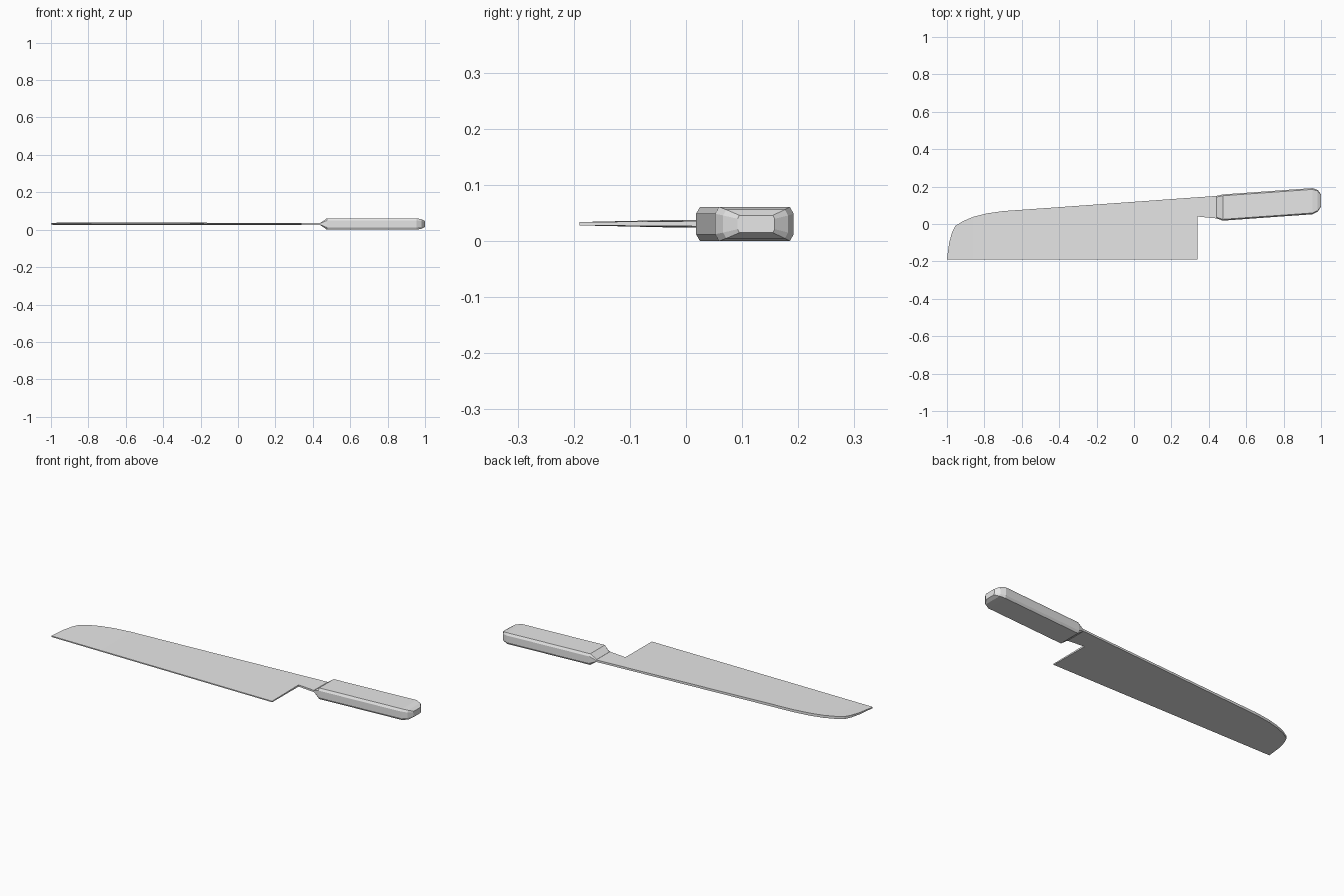
import bpy
import bmesh

cube = bpy.data.objects.get("Cube")
if cube:
    bpy.data.objects.remove(cube, do_unlink=True)

MID_Z = 0.031
EDGE_Y = -0.19
HEEL_X = 0.34

steel = bpy.data.materials.new("light_grey")
steel.use_nodes = True
steel.diffuse_color = (0.8, 0.8, 0.8, 1)
steel.node_tree.nodes["Principled BSDF"].inputs["Base Color"].default_value = (0.8, 0.8, 0.8, 1)


def finish(bm, name):
    bmesh.ops.recalc_face_normals(bm, faces=bm.faces[:])
    mesh = bpy.data.meshes.new(name)
    bm.to_mesh(mesh)
    bm.free()
    mesh.materials.append(steel)
    obj = bpy.data.objects.new(name, mesh)
    bpy.context.scene.collection.objects.link(obj)
    return obj


def build_blade():
    # Spine stations: x, y, half thickness
    spine = [(-1, -0.185, 0.003), (-0.988, -0.1, 0.005), (-0.973, -0.045, 0.006),
             (-0.955, -0.01, 0.007), (-0.915, 0.015, 0.007), (-0.86, 0.038, 0.007),
             (-0.79, 0.056, 0.007), (-0.7, 0.069, 0.007), (-0.4, 0.09, 0.0065),
             (HEEL_X, 0.143, 0.0055), (0.44, 0.15, 0.0055)]
    heel_fraction = 0.69
    bm = bmesh.new()
    twin = {}

    def add_point(x, y, half):
        upper = bm.verts.new((x, y, MID_Z + half))
        twin[upper] = bm.verts.new((x, y, MID_Z - half))
        return upper

    columns = []
    for x, y, half in spine:
        if x > HEEL_X:
            column = [None, add_point(x, 0.03, half * 0.9)]
        else:
            edge_half = 0.003
            mid_half = edge_half + (half - edge_half) * heel_fraction
            column = [add_point(x, EDGE_Y, edge_half),
                      add_point(x, EDGE_Y + (y - EDGE_Y) * heel_fraction, mid_half)]
        columns.append(column + [add_point(x, y, half)])

    # Upper and lower sheets
    uppers = []
    for a, b in zip(columns, columns[1:]):
        for row in range(2):
            quad = [a[row], b[row], b[row + 1], a[row + 1]]
            if None not in quad:
                uppers.append(bm.faces.new(quad))
                bm.faces.new([twin[v] for v in reversed(quad)])

    # Spine, cutting edge and heel walls
    rim = [e for f in uppers for e in f.edges if e.is_boundary]
    for e in rim:
        p, q = e.verts
        bm.faces.new([p, q, twin[q], twin[p]])
    return finish(bm, "blade")


def build_handle():
    # Stations along the grip: x, centre y, half width, half height
    stations = [(0.44, 0.09, 0.06, 0.006), (0.475, 0.088, 0.07, 0.0305),
                (0.955, 0.122, 0.07, 0.0305), (0.982, 0.124, 0.058, 0.0255),
                (1.0, 0.125, 0.033, 0.0155)]
    # Chamfered rectangle section
    corner = [(1, 0.6), (0.9, 1)]
    section = (corner + [(-u, v) for u, v in reversed(corner)]
               + [(-u, -v) for u, v in corner]
               + [(u, -v) for u, v in reversed(corner)])
    bm = bmesh.new()
    rings = [[bm.verts.new((x, cy + u * w, 0.0305 + v * h)) for u, v in section]
             for x, cy, w, h in stations]
    count = len(section)
    for a, b in zip(rings, rings[1:]):
        for i in range(count):
            j = (i + 1) % count
            bm.faces.new([a[i], a[j], b[j], b[i]])
    bm.faces.new(rings[0])
    bm.faces.new(rings[-1])
    return finish(bm, "handle")


build_blade()
build_handle()
